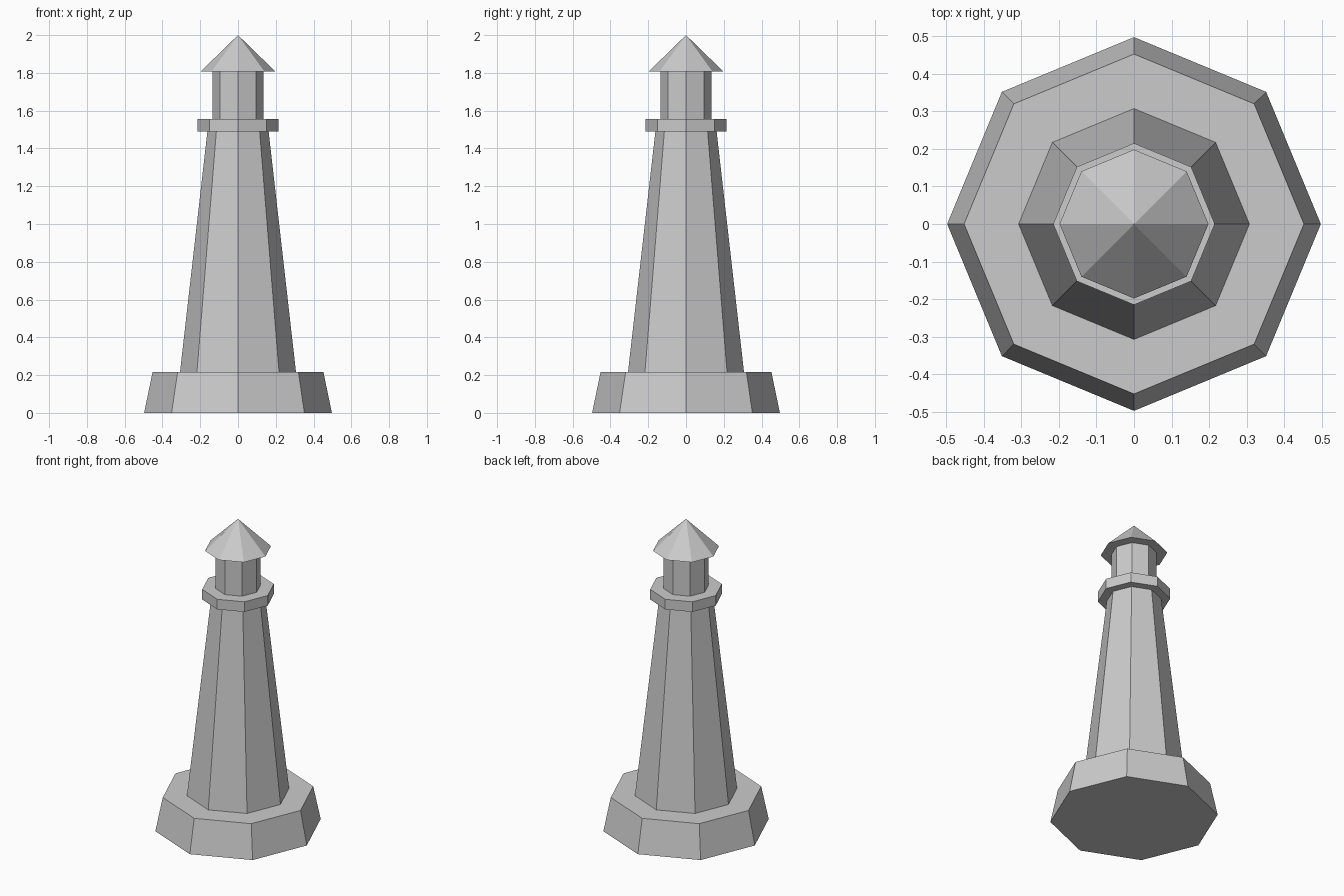
import bpy

if "Cube" in bpy.data.objects:
    bpy.data.objects.remove(bpy.data.objects["Cube"])

stone = bpy.data.materials.new("light_grey")
stone.diffuse_color = (0.6, 0.6, 0.6, 1)
stone.use_nodes = True
stone.node_tree.nodes["Principled BSDF"].inputs["Base Color"].default_value = stone.diffuse_color


def octagon(name, z0, z1, r0, r1):
    """Eight-sided tapered section with corners on the x and y axes."""
    bpy.ops.mesh.primitive_cone_add(
        vertices=8, radius1=r0, radius2=r1, depth=z1 - z0,
        location=(0, 0, (z0 + z1) / 2))
    ob = bpy.context.object
    ob.name = name
    ob.data.materials.append(stone)
    return ob


# Stacked parts, bottom to top
octagon("base", 0, 0.217, 0.497, 0.452)
octagon("tower", 0.217, 1.491, 0.307, 0.162)
octagon("gallery", 1.491, 1.557, 0.215, 0.215)
octagon("lantern_room", 1.557, 1.807, 0.135, 0.135)
octagon("roof", 1.807, 2.0, 0.198, 0)
